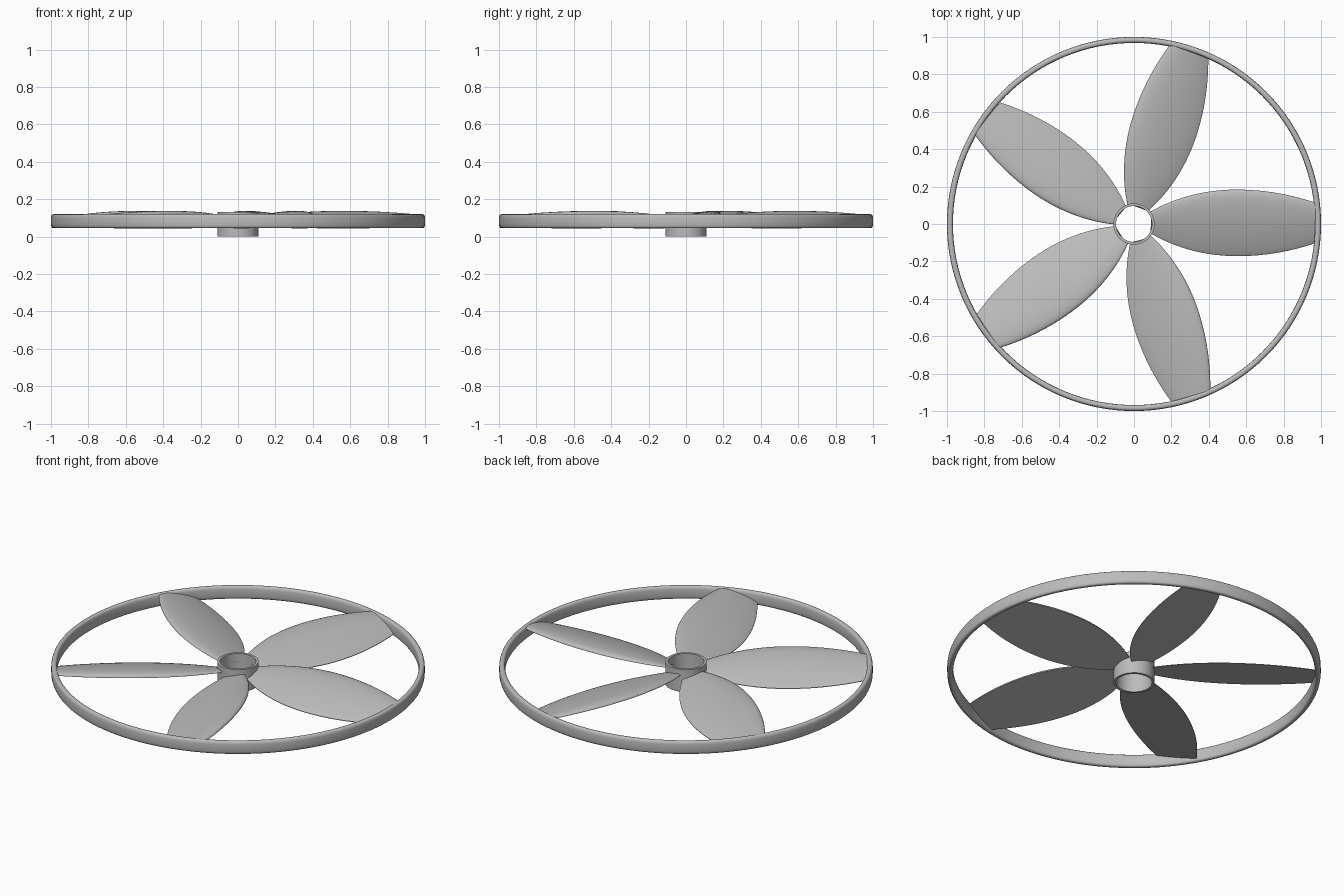
import bpy, bmesh, math
from math import sin, cos, pi, copysign

cube = bpy.data.objects.get("Cube")
if cube:
    bpy.data.objects.remove(cube)

grey = bpy.data.materials.new("light grey")
grey.use_nodes = True
colour = (0.5, 0.5, 0.5, 1)
grey.diffuse_color = colour
grey.node_tree.nodes["Principled BSDF"].inputs["Base Color"].default_value = colour


def finish(name, bm, angle):
    bmesh.ops.recalc_face_normals(bm, faces=bm.faces)
    mesh = bpy.data.meshes.new(name)
    bm.to_mesh(mesh)
    bm.free()
    mesh.materials.append(grey)
    obj = bpy.data.objects.new(name, mesh)
    bpy.context.collection.objects.link(obj)
    bpy.ops.object.select_all(action="DESELECT")
    obj.select_set(True)
    bpy.context.view_layer.objects.active = obj
    bpy.ops.object.shade_smooth_by_angle(angle=math.radians(angle))
    return obj


def skin(bm, rings, closed):
    """Join rings of points into a surface; closed links the last to the first."""
    loops = [[bm.verts.new(p) for p in ring] for ring in rings]
    n = len(loops[0])
    pairs = list(zip(loops, loops[1:])) + ([(loops[-1], loops[0])] if closed else [])
    for a, b in pairs:
        for i in range(n):
            j = (i + 1) % n
            bm.faces.new((a[i], a[j], b[j], b[i]))
    if not closed:
        bm.faces.new(loops[0])
        bm.faces.new(loops[-1])


def lathe(name, profile, steps, angle):
    bm = bmesh.new()
    turns = [2 * pi * k / steps for k in range(steps)]
    skin(bm, [[(r * cos(t), r * sin(t), z) for r, z in profile] for t in turns], True)
    return finish(name, bm, angle)


# Outer rim with a softly squared oval section
def soft(v):
    return copysign(abs(v) ** 0.6, v)


section = [2 * pi * k / 20 for k in range(20)]
lathe("rim", [(0.984 + 0.016 * soft(cos(a)), 0.0825 + 0.0375 * soft(sin(a)))
              for a in section], 128, 60)

# Open hub tube
lathe("hub", [(0.096, 0), (0.11, 0), (0.11, 0.132), (0.096, 0.132)], 64, 30)


# Pitched blades: flat underside, arched top, blunt raised leading edge
def half_width(r):
    bend = 3.0 if r < 0.58 else 2.5
    return 0.178 * (1 - bend * (r - 0.58) ** 2)


def blade_ring(r, steps=16):
    half = half_width(r)
    upper, lower = [], []
    for k in range(steps + 1):
        u = -cos(pi * k / steps)
        y = half * u + 0.006
        x = math.sqrt(r * r - y * y)
        base = 0.085 + 0.22 * half * u
        arch = 0.22 * half * (1 + u) ** 0.8 * math.sqrt(max(0, 1 - u)) / 1.3
        upper.append((x, y, base + arch))
        lower.append((x, y, base - 0.003))
    return upper + lower[::-1]


def build_blade(index):
    bm = bmesh.new()
    skin(bm, [blade_ring(0.1 + 0.878 * k / 24) for k in range(25)], False)
    blade = finish(f"blade_{index + 1}", bm, 40)
    blade.rotation_euler.z = index * 2 * pi / 5


for i in range(5):
    build_blade(i)
